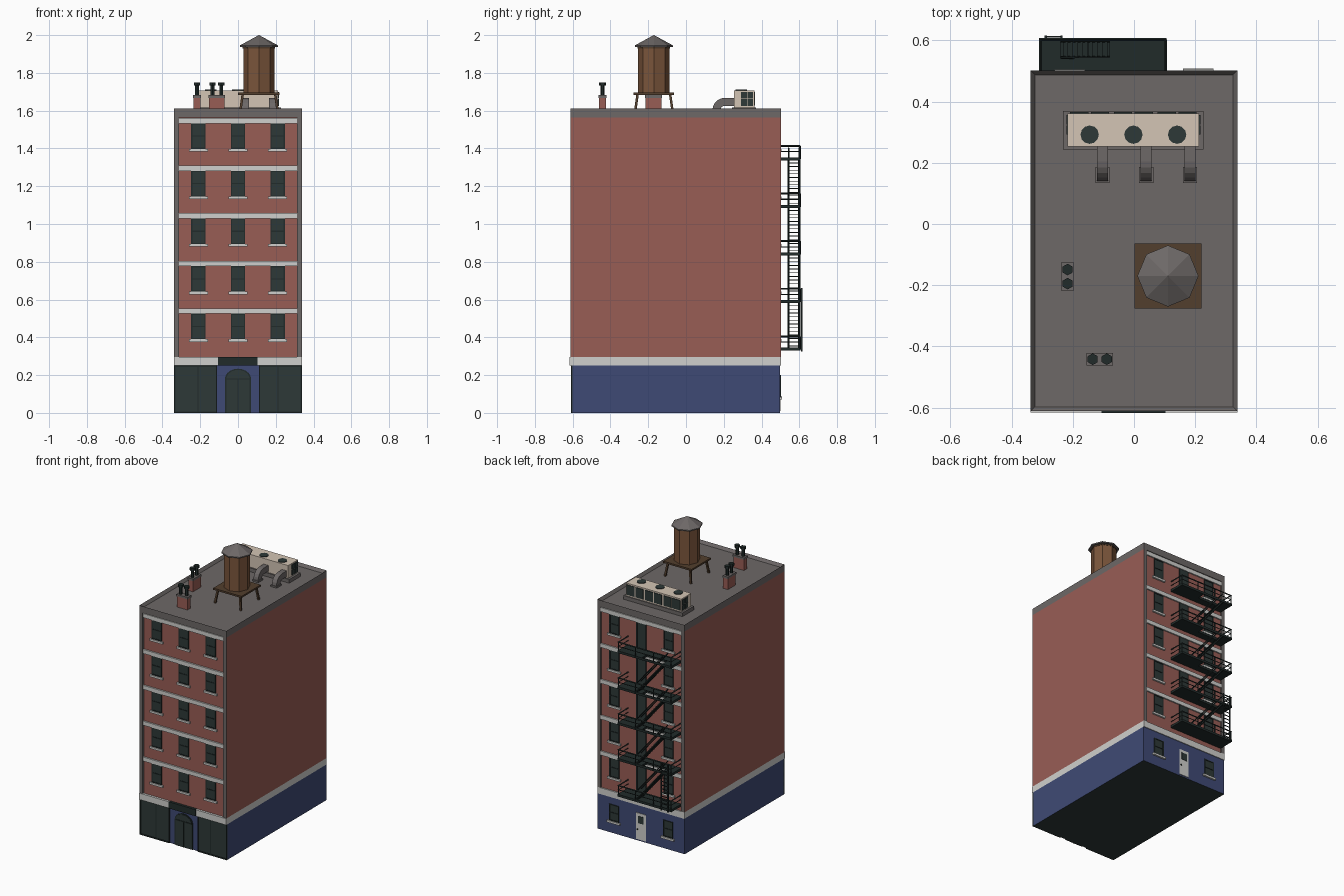
import bpy, bmesh, math
from mathutils import Vector, Matrix

if "Cube" in bpy.data.objects:
    bpy.data.objects.remove(bpy.data.objects["Cube"])


def material(name, r, g, b):
    m = bpy.data.materials.new(name)
    m.diffuse_color = [(c / 255 / 12.92 if c < 11 else ((c / 255 + 0.055) / 1.055) ** 2.4)
                       for c in (r, g, b)] + [1]
    m.use_nodes = True
    m.node_tree.nodes["Principled BSDF"].inputs["Base Color"].default_value = m.diffuse_color
    return m


BRICK = material("brick red", 152, 93, 85)
BLUE = material("navy paint", 63, 74, 117)
WHITE = material("white trim", 208, 208, 205)
GREY = material("roof grey", 109, 104, 103)
DARK = material("dark glass", 45, 56, 55)
IRON = material("black iron", 33, 43, 42)
CREAM = material("cream metal", 212, 197, 181)
WOOD = material("tank wood", 122, 85, 59)
PLANK = material("dark plank", 82, 62, 45)


def finish(name, bm, *mats):
    bmesh.ops.recalc_face_normals(bm, faces=bm.faces)
    me = bpy.data.meshes.new(name)
    bm.to_mesh(me)
    bm.free()
    for m in mats:
        me.materials.append(m)
    ob = bpy.data.objects.new(name, me)
    bpy.context.collection.objects.link(ob)
    return ob


def add_box(bm, x0, x1, y0, y1, z0, z1):
    mat = Matrix.Translation(((x0 + x1) / 2, (y0 + y1) / 2, (z0 + z1) / 2)) @ \
        Matrix.Diagonal((x1 - x0, y1 - y0, z1 - z0, 1))
    return bmesh.ops.create_cube(bm, size=1, matrix=mat)["verts"]


def boxes(name, mat, *dims):
    bm = bmesh.new()
    for d in dims:
        add_box(bm, *d)
    return finish(name, bm, mat)


def add_beam(bm, a, b, r, r2=None, seg=4, turn=0.0):
    """Straight prism or cone from a to b."""
    a, b = Vector(a), Vector(b)
    d = b - a
    mat = Matrix.Translation((a + b) / 2) @ d.to_track_quat('Z', 'Y').to_matrix().to_4x4() @ \
        Matrix.Rotation(turn, 4, 'Z')
    bmesh.ops.create_cone(bm, cap_ends=True, segments=seg, radius1=r,
                          radius2=r if r2 is None else r2, depth=d.length, matrix=mat)


def beams(name, mat, *items):
    bm = bmesh.new()
    for it in items:
        add_beam(bm, *it)
    return finish(name, bm, mat)


W = 0.338                                   # half width
FY, BY = -0.60, 0.497                       # front and back wall planes
FLOORS = [0.39 + 0.252 * i for i in range(5)]   # window bottoms
COLS = (-0.21, 0.0, 0.21)

# Ground floor block with dark underside
base = boxes("ground_floor", BLUE, (-W, W, FY, BY, 0, 0.25))
base.data.materials.append(DARK)
for p in base.data.polygons:
    p.material_index = int(p.normal.z < -0.5)

# Upper brick block and party walls, brick only on outer sides
boxes("brick_body", BRICK, (-0.314, 0.314, FY, BY - 0.004, 0.25, 1.565))
for s, n in ((-1, "left"), (1, "right")):
    x0, x1 = sorted((s * 0.312, s * W))
    wall = boxes(n + "_party_wall", GREY, (x0, x1, -0.612, 0.502, 0.295, 1.565))
    wall.data.materials.append(BRICK)
    for p in wall.data.polygons:
        p.material_index = int(p.normal.x * s > 0.5)
boxes("base_band", WHITE, (-W, W, -0.616, 0.502, 0.25, 0.295))

# Parapet and sunken roof
bm = bmesh.new()
add_box(bm, -W, W, -0.612, 0.502, 1.565, 1.612)
top = [f for f in bm.faces if f.normal.z > 0.5]
bmesh.ops.inset_region(bm, faces=top, thickness=0.02)
bmesh.ops.translate(bm, verts=top[0].verts, vec=(0, 0, -0.02))
finish("parapet_roof", bm, GREY)

# Windows, sills and floor bands, front and back
glass, frames, sills, bands = [], [], [], []


def window(x, z, h, y, s):
    def d(x0, x1, out, z0, z1):
        return (x0, x1, *sorted((y - s * 0.002, y + s * out)), z0, z1)
    glass.append(d(x - 0.038, x + 0.038, 0.002, z, z + h))
    for fx in (x - 0.035, x + 0.035):
        frames.append(d(fx - 0.003, fx + 0.003, 0.005, z, z + h))
    for fz in (z + 0.003, z + h / 2, z + h - 0.003):
        frames.append(d(x - 0.035, x + 0.035, 0.005, fz - 0.003, fz + 0.003))
    sills.append(d(x - 0.05, x + 0.05, 0.012, z - 0.014, z))


for z in FLOORS:
    for x in COLS:
        window(x, z, 0.135, FY, -1)
        if x:
            window(x, z, 0.135, BY - 0.004, 1)
    bands.append((-0.312, 0.312, -0.611, FY, z + 0.135, z + 0.163))
    bands.append((-0.312, 0.312, 0.49, 0.502, z + 0.135, z + 0.163))
    # Balcony door in the middle of the back
    glass.append((-0.036, 0.036, 0.49, 0.496, z - 0.055, z + 0.135))
    for x in (-0.034, 0.034):
        frames.append((x - 0.004, x + 0.004, 0.49, 0.5, z - 0.055, z + 0.135))
for x in (-0.21, 0.21):
    window(x, 0.085, 0.115, BY, 1)
boxes("window_glass", DARK, *glass)
boxes("window_frames", IRON, *frames)
boxes("window_sills", WHITE, *sills)
boxes("floor_bands", WHITE, *bands)

# Rear door with small pane and knob
boxes("rear_door", WHITE, (-0.038, 0.038, 0.49, 0.501, 0.01, 0.195))
boxes("rear_door_pane", DARK, (-0.022, 0.022, 0.495, 0.503, 0.125, 0.175))
boxes("rear_door_knob", IRON, (0.022, 0.03, 0.495, 0.507, 0.078, 0.086))

# Shop windows with mullions and rails, sign board over the entrance
shop, bars = [], []
for s in (-1, 1):
    x0, x1 = sorted((s * 0.11, s * W))
    shop.append((x0, x1, -0.604, FY, 0, 0.25))
    for x in (s * 0.113, s * 0.212, s * 0.335):
        bars.append((x - 0.003, x + 0.003, -0.608, FY, 0, 0.25))
    for z in (0.004, 0.246):
        bars.append((x0, x1, -0.608, FY, z - 0.004, z + 0.004))
boxes("shop_glass", DARK, *shop)
boxes("shop_mullions", IRON, *bars)
boxes("sign_board", IRON, (-0.107, 0.103, -0.618, -0.60, 0.25, 0.296))


# Arched entrance door
def arch(name, mat, r, y, h):
    bm = bmesh.new()
    pts = [(-r, 0)] + [(-r * math.cos(math.pi * i / 10), h + 0.8 * r * math.sin(math.pi * i / 10))
                       for i in range(11)] + [(r, 0)]
    f = bm.faces.new([bm.verts.new((x, y, z)) for x, z in pts])
    ext = bmesh.ops.extrude_face_region(bm, geom=[f])["geom"]
    bmesh.ops.translate(bm, vec=(0, FY + 0.002 - y, 0),
                        verts=[v for v in ext if isinstance(v, bmesh.types.BMVert)])
    return finish(name, bm, mat)


arch("entrance_frame", IRON, 0.07, -0.604, 0.178)
arch("entrance_door", DARK, 0.062, -0.606, 0.178)
boxes("entrance_bars", IRON, (-0.062, 0.062, -0.609, FY, 0.176, 0.183),
      (-0.003, 0.003, -0.609, FY, 0, 0.178))

# Fire escape: landings with a stair opening, railings and steep flights
floor, rails, stairs = [], [], []
X0, X1, Y0, Y1 = -0.31, 0.107, 0.495, 0.607
for i, z in enumerate(0.335 + 0.252 * k for k in range(5)):
    t = z + 0.01
    if i == 0:
        floor.append((X0, X1, Y0, Y1, z - 0.006, t))
    else:
        floor += [(X0, -0.24, Y0, Y1, z - 0.006, t), (-0.08, X1, Y0, Y1, z - 0.006, t),
                  (-0.24, -0.08, Y0, 0.545, z - 0.006, t), (-0.24, -0.08, 0.601, Y1, z - 0.006, t)]
    for h in (0.04, 0.07):
        r = 0.003 if h < 0.05 else 0.005
        rails += [((X0, 0.603, z + h), (X1, 0.603, z + h), r)]
        rails += [((x, Y0, z + h), (x, 0.603, z + h), r) for x in (X0 + 0.004, X1 - 0.004)]
    rails += [((x, 0.603, z), (x, 0.603, z + 0.07), 0.005)
              for x in (X0 + 0.004, -0.17, -0.03, X1 - 0.004)]
    if i < 4:
        lo, hi = Vector((-0.03, 0, z)), Vector((-0.24, 0, z + 0.252))
        for y in (0.543, 0.599):
            o = Vector((0, y, 0))
            rails.append((lo + o, hi + o, 0.006))
            rails.append((lo + o + Vector((0, 0, 0.06)), hi + o + Vector((0, 0, 0.06)), 0.004))
        for k in range(1, 13):
            p = lo.lerp(hi, k / 13)
            stairs.append((p.x - 0.008, p.x + 0.008, 0.543, 0.599, p.z - 0.002, p.z + 0.002))
boxes("escape_landings", IRON, *floor)
beams("escape_railings", IRON, *rails)
boxes("escape_stair_treads", IRON, *stairs)

# Drop ladder
boxes("drop_ladder", IRON,
      *[(x, x + 0.007, 0.608, 0.616, 0.325, 0.66) for x in (-0.292, -0.241)],
      *[(-0.29, -0.238, 0.610, 0.614, 0.345 + 0.026 * k, 0.35 + 0.026 * k) for k in range(12)])

# Water tank: legs, platform, eight-sided body, hoops, cone roof
cx, cy = 0.111, -0.17
corners = [(a, b) for a in (-1, 1) for b in (-1, 1)]
beams("tank_legs", PLANK, *[((cx + a * 0.1, cy + b * 0.1, 1.59),
                             (cx + a * 0.086, cy + b * 0.086, 1.688), 0.009) for a, b in corners])
boxes("tank_platform", PLANK, (cx - 0.11, cx + 0.11, cy - 0.107, cy + 0.107, 1.684, 1.696))
beams("tank_body", WOOD, ((cx, cy, 1.695), (cx, cy, 1.945), 0.083, 0.083, 8))
beams("tank_hoops", PLANK, ((cx, cy, 1.93), (cx, cy, 1.938), 0.086, 0.086, 8))
beams("tank_roof", GREY, ((cx, cy, 1.938), (cx, cy, 1.946), 0.1, 0.1, 8),
      ((cx, cy, 1.946), (cx, cy, 2.0), 0.1, 0.001, 8))

# Two chimneys with paired pots
for n, x, y, hx, hy in (("side", -0.217, -0.172, 0.018, 0.043), ("front", -0.112, -0.442, 0.041, 0.018)):
    boxes(n + "_chimney", BRICK, (x - hx, x + hx, y - hy, y + hy, 1.585, 1.668))
    boxes(n + "_chimney_cap", GREY, (x - hx - 0.003, x + hx + 0.003, y - hy - 0.003, y + hy + 0.003,
                                     1.668, 1.682))
    pots = []
    for s in (-1, 1):
        px, py = x + s * (0.023 if hx > hy else 0), y + s * (0.023 if hy > hx else 0)
        for z0, z1, r in ((1.68, 1.735, 0.011), (1.733, 1.75, 0.019)):
            pots.append(((px, py, z0), (px, py, z1), r, r, 6))
    beams(n + "_chimney_pots", IRON, *pots)

# Air conditioner: plinth, three cream units, grilles and fans
boxes("cooler_plinth", GREY, (-0.232, 0.228, 0.243, 0.37, 1.585, 1.618))
boxes("cooler_units", CREAM, (-0.217, 0.213, 0.253, 0.362, 1.618, 1.708))
grilles = [(x - 0.03, x + 0.03, 0.358, 0.366, 1.628, 1.698)
           for u in (-0.145, -0.002, 0.141) for x in (u - 0.034, u + 0.034)]
for x in (-0.217, 0.213):
    grilles += [(x - 0.004, x + 0.004, y, y + 0.03, z, z + 0.035)
                for y in (0.292, 0.326) for z in (1.626, 1.665)]
boxes("cooler_grilles", DARK, *grilles)
beams("cooler_fans", DARK, *[((x, 0.292, 1.70), (x, 0.292, 1.712), 0.03, 0.03, 12)
                             for x in (-0.145, -0.002, 0.141)])

# Curved ducts from the units down into the roof
for n, x in (("left", -0.103), ("middle", 0.04), ("right", 0.183)):
    bm = bmesh.new()
    ang = [math.pi / 2 * i / 5 for i in range(6)]
    sides = []
    for r in (0.065, 0.023):
        sides.append([(0.258, 1.603 + r)] + [(0.205 - r * math.sin(a), 1.603 + r * math.cos(a)) for a in ang]
                     + [(0.205 - r, 1.585)])
    f = bm.faces.new([bm.verts.new((x - 0.018, y, z)) for y, z in sides[0] + sides[1][::-1]])
    ext = bmesh.ops.extrude_face_region(bm, geom=[f])["geom"]
    bmesh.ops.translate(bm, vec=(0.036, 0, 0), verts=[v for v in ext if isinstance(v, bmesh.types.BMVert)])
    add_box(bm, x - 0.023, x + 0.023, 0.134, 0.186, 1.585, 1.603)
    finish(n + "_duct", bm, GREY)
